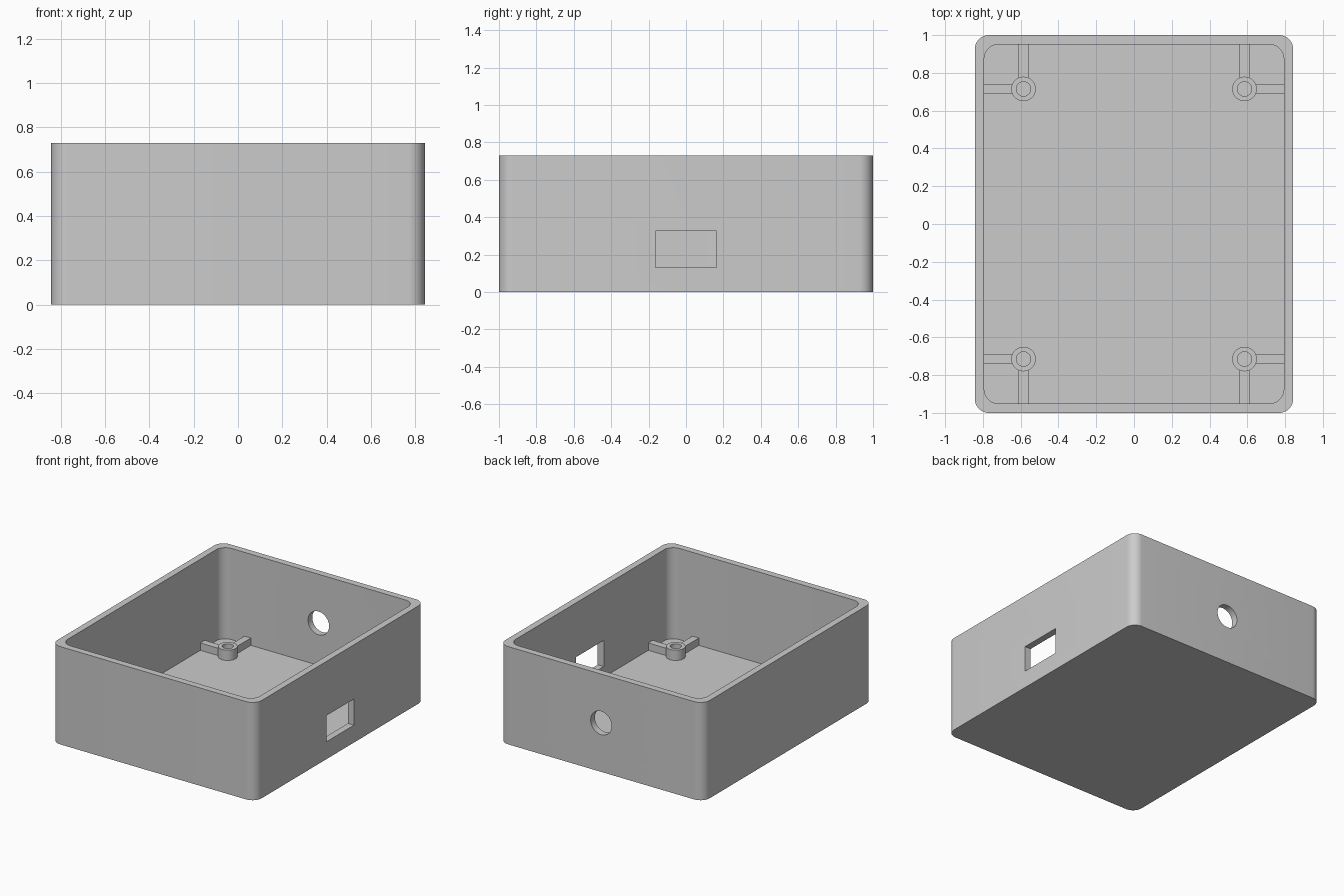
import bpy
import bmesh
from math import cos, sin, pi
from mathutils import Matrix

if "Cube" in bpy.data.objects:
    bpy.data.objects.remove(bpy.data.objects["Cube"], do_unlink=True)

HALF_X, HALF_Y, HEIGHT = 0.843, 1.0, 0.73
WALL, FLOOR, CORNER = 0.05, 0.05, 0.075
BOSS_X, BOSS_Y, BOSS_R, BORE_R, BOSS_TOP = 0.585, 0.715, 0.065, 0.038, 0.127
RIB_W, RIB_TOP = 0.052, 0.105

grey = bpy.data.materials.new("light grey plastic")
grey.use_nodes = True
colour = (0.6, 0.6, 0.6, 1)
grey.diffuse_color = colour
grey.node_tree.nodes["Principled BSDF"].inputs["Base Color"].default_value = colour


def finish(name, bm):
    bmesh.ops.recalc_face_normals(bm, faces=bm.faces)
    mesh = bpy.data.meshes.new(name)
    bm.to_mesh(mesh)
    bm.free()
    mesh.materials.append(grey)
    obj = bpy.data.objects.new(name, mesh)
    bpy.context.collection.objects.link(obj)
    return obj


def activate(obj):
    bpy.ops.object.select_all(action="DESELECT")
    obj.select_set(True)
    bpy.context.view_layer.objects.active = obj


def smooth(obj):
    activate(obj)
    bpy.ops.object.shade_smooth_by_angle(angle=pi / 6)


def rounded_rect(hx, hy, r, steps=10):
    points = []
    for k, (sx, sy) in enumerate([(1, 1), (-1, 1), (-1, -1), (1, -1)]):
        for i in range(steps + 1):
            a = (k + i / steps) * pi / 2
            points.append((sx * (hx - r) + r * cos(a), sy * (hy - r) + r * sin(a)))
    return points


def circle(r, n=40):
    return [(r * cos(2 * pi * i / n), r * sin(2 * pi * i / n)) for i in range(n)]


def loft(bm, sections):
    """Join equal-length outlines, each given as (points, z)."""
    rings = [[bm.verts.new((x, y, z)) for x, y in pts] for pts, z in sections]
    for a, b in zip(rings, rings[1:]):
        for i in range(len(a)):
            j = (i + 1) % len(a)
            bm.faces.new((a[i], a[j], b[j], b[i]))
    return rings


def block(name, low, high):
    bm = bmesh.new()
    size = [b - a for a, b in zip(low, high)]
    centre = [(a + b) / 2 for a, b in zip(low, high)]
    bmesh.ops.create_cube(bm, size=1, matrix=Matrix.Translation(centre) @ Matrix.Diagonal((*size, 1)))
    return finish(name, bm)


# Open-topped enclosure shell
bm = bmesh.new()
outer = rounded_rect(HALF_X, HALF_Y, CORNER)
inner = rounded_rect(HALF_X - WALL, HALF_Y - WALL, CORNER)
rings = loft(bm, [(outer, 0), (outer, HEIGHT), (inner, HEIGHT), (inner, FLOOR)])
bm.faces.new(rings[0])
bm.faces.new(rings[-1])
shell = finish("enclosure_shell", bm)

# Cutters: rectangular port on the left wall, round cable hole in the back wall
port = block("port_cutter", (HALF_X - 0.15, -0.163, 0.13), (HALF_X + 0.1, 0.163, 0.325))
bm = bmesh.new()
bmesh.ops.create_cone(bm, cap_ends=True, segments=48, radius1=0.087, radius2=0.087, depth=0.3,
                      matrix=Matrix.Translation((0, HALF_Y, HEIGHT / 2)) @ Matrix.Rotation(pi / 2, 4, "X"))
hole = finish("cable_hole_cutter", bm)
for cutter in (port, hole):
    cutter.hide_render = True
    mod = shell.modifiers.new("cut", "BOOLEAN")
    mod.operation, mod.solver, mod.object = "DIFFERENCE", "EXACT", cutter
    activate(shell)
    bpy.ops.object.modifier_apply(modifier=mod.name)
    bpy.data.objects.remove(cutter, do_unlink=True)
smooth(shell)

# Screw bosses, each braced to its two nearest walls
for sx, side in ((-1, "right"), (1, "left")):
    for sy, end in ((-1, "front"), (1, "back")):
        tag = f"{end}_{side}"
        bm = bmesh.new()
        loft(bm, [(circle(BOSS_R), FLOOR), (circle(BOSS_R), BOSS_TOP),
                  (circle(BORE_R), BOSS_TOP), (circle(BORE_R), FLOOR)])
        bmesh.ops.translate(bm, verts=bm.verts, vec=(sx * BOSS_X, sy * BOSS_Y, 0))
        smooth(finish("screw_boss_" + tag, bm))

        start = (BOSS_R + BORE_R) / 2 + 0.005
        xs = sorted((sx * (BOSS_X + start), sx * (HALF_X - WALL)))
        ys = sorted((sy * (BOSS_Y + start), sy * (HALF_Y - WALL)))
        x, y, w = sx * BOSS_X, sy * BOSS_Y, RIB_W / 2
        block("side_rib_" + tag, (xs[0], y - w, FLOOR), (xs[1], y + w, RIB_TOP))
        block("end_rib_" + tag, (x - w, ys[0], FLOOR), (x + w, ys[1], RIB_TOP))
